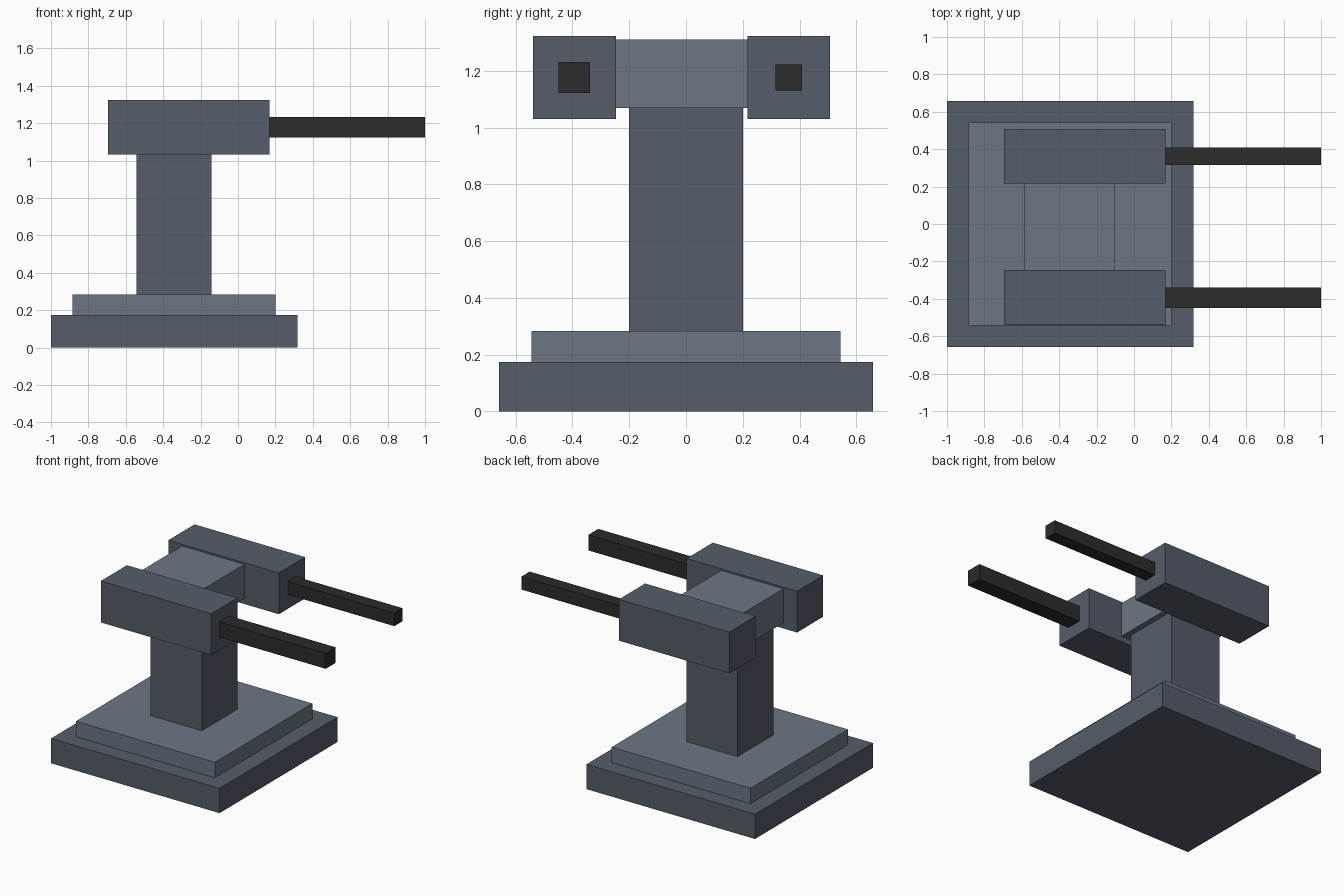
import bpy

if "Cube" in bpy.data.objects:
    bpy.data.objects.remove(bpy.data.objects["Cube"])


def material(name, rgb):
    m = bpy.data.materials.new(name)
    m.diffuse_color = (*rgb, 1)
    m.use_nodes = True
    m.node_tree.nodes["Principled BSDF"].inputs["Base Color"].default_value = m.diffuse_color
    return m


dark = material("dark_steel", (0.09, 0.11, 0.14))
light = material("light_steel", (0.15, 0.18, 0.235))
black = material("gunmetal", (0.025, 0.025, 0.025))


def box(name, x, y, z, mat):
    """Box spanning the given (min, max) ranges."""
    spans = (x, y, z)
    bpy.ops.mesh.primitive_cube_add(size=1, location=[(a + b) / 2 for a, b in spans])
    ob = bpy.context.object
    ob.name = name
    ob.scale = [b - a for a, b in spans]
    bpy.ops.object.transform_apply(location=False, rotation=False, scale=True)
    ob.data.materials.append(mat)
    return ob


# Stepped base and column
box("base", (-1.0, 0.317), (-0.658, 0.658), (0, 0.175), dark)
box("base_plate", (-0.885, 0.2), (-0.544, 0.544), (0.175, 0.284), light)
box("column", (-0.542, -0.142), (-0.2, 0.2), (0.284, 1.07), dark)

# Cross block carrying the gun housings
box("cross_block", (-0.588, -0.102), (-0.248, 0.216), (1.07, 1.311), light)

# Twin housings with barrels (the front barrel is slightly thicker)
for side, y0, y_barrel, half in (("front", -0.393, -0.394, 0.055),
                                 ("back", 0.362, 0.362, 0.046)):
    box(side + "_housing", (-0.695, 0.168), (y0 - 0.146, y0 + 0.146), (1.031, 1.323), dark)
    box(side + "_barrel", (0.168, 1.0), (y_barrel - half, y_barrel + half),
        (1.177 - half, 1.177 + half), black)
